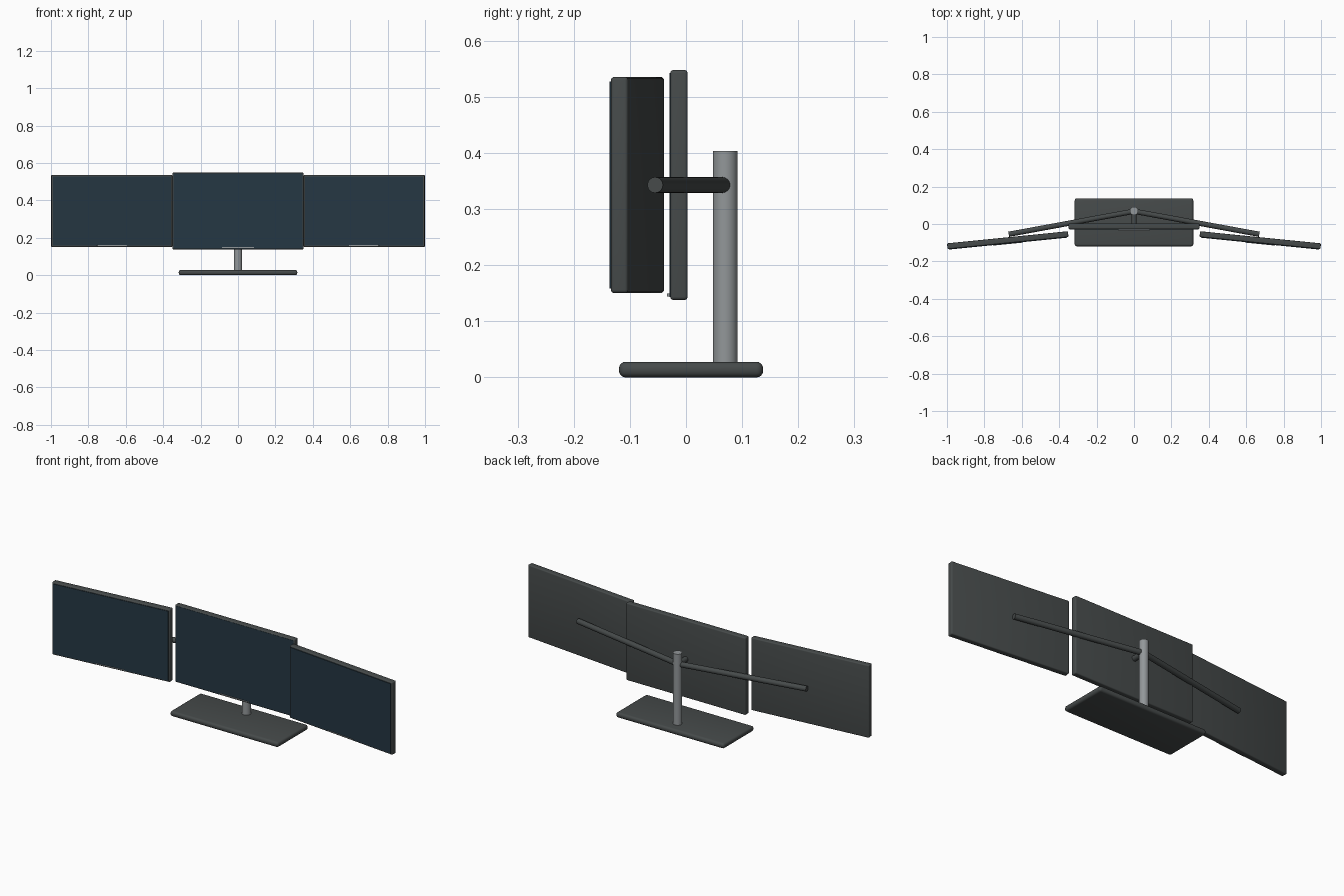
import bpy
import math
from mathutils import Vector, Matrix

cube = bpy.data.objects.get("Cube")
if cube:
    bpy.data.objects.remove(cube, do_unlink=True)


def material(name, color):
    mat = bpy.data.materials.new(name)
    mat.use_nodes = True
    mat.diffuse_color = (*color, 1)
    bsdf = next(n for n in mat.node_tree.nodes if n.type == 'BSDF_PRINCIPLED')
    bsdf.inputs["Base Color"].default_value = (*color, 1)
    return mat


CASING = material("dark grey casing", (0.061, 0.069, 0.069))
SCREEN = material("dark blue screen", (0.0185, 0.038, 0.056))
METAL = material("brushed metal", (0.29, 0.31, 0.32))


def finish(obj, name, mat):
    obj.name = name
    obj.data.materials.append(mat)
    bpy.ops.object.shade_smooth_by_angle(angle=math.radians(35))
    return obj


def box(name, center, size, mat, bevel=0, frame=Matrix()):
    """Box with rounded edges, placed in a local frame."""
    bpy.ops.mesh.primitive_cube_add(size=1)
    obj = bpy.context.object
    obj.data.transform(Matrix.Diagonal((*size, 1)))
    obj.matrix_world = frame @ Matrix.Translation(center)
    if bevel:
        mod = obj.modifiers.new("rounded edges", 'BEVEL')
        mod.width, mod.segments = bevel, 4
        bpy.ops.object.modifier_apply(modifier=mod.name)
    return finish(obj, name, mat)


def rod(name, start, end, radius, mat):
    """Cylinder between two points."""
    a, b = Vector(start), Vector(end)
    bpy.ops.mesh.primitive_cylinder_add(vertices=32, radius=radius, depth=(b - a).length,
                                        location=(a + b) / 2)
    obj = bpy.context.object
    obj.rotation_euler = (b - a).to_track_quat('Z', 'Y').to_euler()
    return finish(obj, name, mat)


def monitor(name, center, turn, width, height, border, raised, strip_width):
    """Casing, screen plate and a slim strip at the lower edge."""
    depth = 0.031
    frame = Matrix.Translation(center) @ Matrix.Rotation(turn, 4, 'Z')
    box(name + "_casing", (0, 0, 0), (width, depth, height), CASING, 0.006, frame)
    plate = 0.006
    front = -depth / 2 - raised
    box(name + "_screen", (0, front + plate / 2, 0),
        (width - 2 * border, plate, height - 2 * border), SCREEN, 0, frame)
    box(name + "_strip", (0, -depth / 2 - 0.002, -height / 2 + 0.009),
        (strip_width, 0.007, 0.005), METAL, 0, frame)


# Stand
box("base", (0, 0.009, 0.014), (0.634, 0.257, 0.028), CASING, 0.012)
rod("pole", (0, 0.07, 0.02), (0, 0.07, 0.404), 0.022, METAL)

# Centre monitor and its short mount
monitor("centre_monitor", (0, -0.0125, 0.343), 0, 0.70, 0.41, 0.005, 0.001, 0.17)
rod("centre_arm", (0, 0.07, 0.343), (0, 0, 0.343), 0.014, CASING)

# Side monitors, turned towards the viewer, each on a long arm
for side, s in (("left", 1), ("right", -1)):
    monitor(side + "_monitor", (s * 0.675, -0.0865, 0.343), -s * 0.1,
            0.65, 0.385, 0.008, 0.003, 0.16)
    rod(side + "_arm", (0, 0.068, 0.343), (s * 0.67, -0.055, 0.343), 0.014, CASING)
